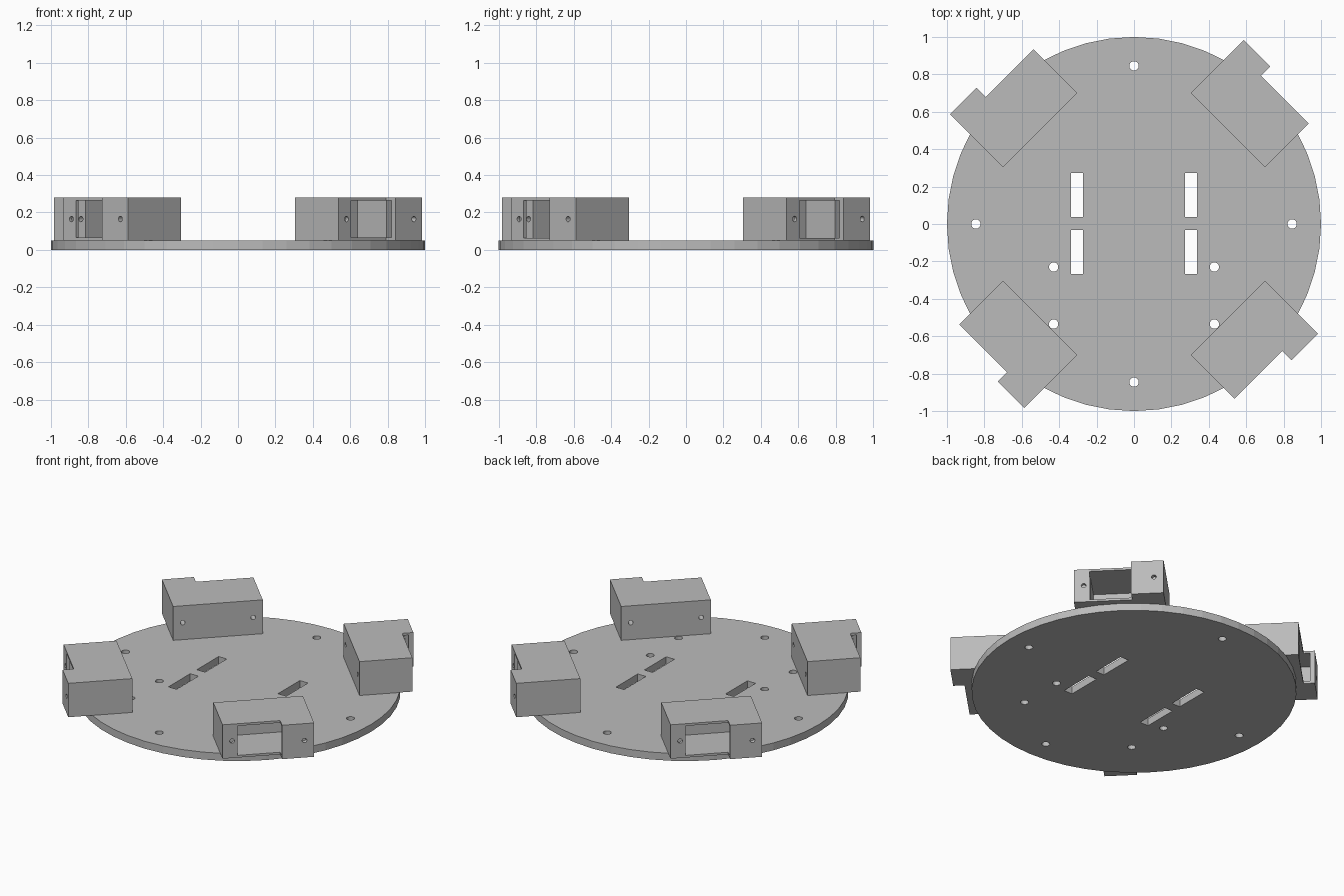
import bpy, bmesh, math
from mathutils import Matrix

cube = bpy.data.objects.get("Cube")
if cube:
    bpy.data.objects.remove(cube, do_unlink=True)

grey = bpy.data.materials.new("plain_grey")
grey.use_nodes = True
colour = (0.5, 0.5, 0.5, 1)
grey.diffuse_color = colour
grey.node_tree.nodes["Principled BSDF"].inputs["Base Color"].default_value = colour


def prism(name, outline, z0, z1):
    """Extrude a flat outline from z0 up to z1."""
    bm = bmesh.new()
    face = bm.faces.new([bm.verts.new((x, y, z0)) for x, y in outline])
    top = bmesh.ops.extrude_face_region(bm, geom=[face])["geom"]
    bmesh.ops.translate(bm, vec=(0, 0, z1 - z0),
                        verts=[v for v in top if isinstance(v, bmesh.types.BMVert)])
    bmesh.ops.recalc_face_normals(bm, faces=bm.faces)
    mesh = bpy.data.meshes.new(name)
    bm.to_mesh(mesh)
    bm.free()
    mesh.materials.append(grey)
    obj = bpy.data.objects.new(name, mesh)
    bpy.context.collection.objects.link(obj)
    return obj


def circle(x, y, r, n):
    return [(x + r * math.cos(math.tau * i / n), y + r * math.sin(math.tau * i / n))
            for i in range(n)]


def rectangle(x, y, hx, hy):
    return [(x - hx, y - hy), (x + hx, y - hy), (x + hx, y + hy), (x - hx, y + hy)]


def cut(obj, cutters):
    """Subtract each cutter, bake the result and delete the cutters."""
    for c in cutters:
        c.hide_render = True
        mod = obj.modifiers.new("cut", "BOOLEAN")
        mod.operation, mod.solver, mod.object = "DIFFERENCE", "EXACT", c
    bpy.context.view_layer.update()
    graph = bpy.context.evaluated_depsgraph_get()
    mesh = bpy.data.meshes.new_from_object(obj.evaluated_get(graph))
    obj.modifiers.clear()
    obj.data = mesh
    for c in cutters:
        bpy.data.objects.remove(c, do_unlink=True)


# Round base plate with screw holes and cable slots
base = prism("base_plate", circle(0, 0, 1, 48), 0, 0.05)
holes = [(0, 0.845), (0, -0.845)]
slots = []
for side in (-1, 1):
    holes += [(side * 0.845, 0), (side * 0.43, -0.23), (side * 0.43, -0.535)]
    slots += [(side * 0.305, 0.155), (side * 0.305, -0.15)]
cutters = [prism("hole_cutter", circle(x, y, 0.025, 20), -0.1, 0.2) for x, y in holes]
cutters += [prism("slot_cutter", rectangle(x, y, 0.031, 0.117), -0.1, 0.2) for x, y in slots]
cut(base, cutters)

# Motor mount: block with a raised hood, x pointing away from the plate centre
mount = prism("motor_mount", [(0.71, -0.28), (1.04, -0.28), (1.04, 0.08), (1.11, 0.08),
                              (1.11, 0.28), (0.71, 0.28)], 0.05, 0.28)
# Motor pocket with an ear slot on each side
pocket = prism("pocket_cutter", [(0.75, -0.185), (0.968, -0.185), (0.968, -0.25), (1.02, -0.25),
                                 (1.02, -0.185), (1.08, -0.185), (1.08, 0.25), (0.968, 0.25),
                                 (0.968, 0.155), (0.75, 0.155)], 0.065, 0.265)
# Screw holes running through the block
screws = []
for v in (-0.22, 0.22):
    screw = prism("screw_cutter", circle(0, 0, 0.015, 16), 0.6, 1.2)
    screw.data.transform(Matrix.Translation((0, v, 0.165)) @ Matrix.Rotation(math.pi / 2, 4, "Y"))
    screws.append(screw)
cut(mount, [pocket] + screws)

# Four mounts spaced evenly round the plate
names = ("back_left", "back_right", "front_right", "front_left")
for i, place in enumerate(names):
    obj = mount if i == 0 else mount.copy()
    if i:
        bpy.context.collection.objects.link(obj)
    obj.name = place + "_motor_mount"
    obj.rotation_euler.z = math.pi / 4 + i * math.pi / 2
